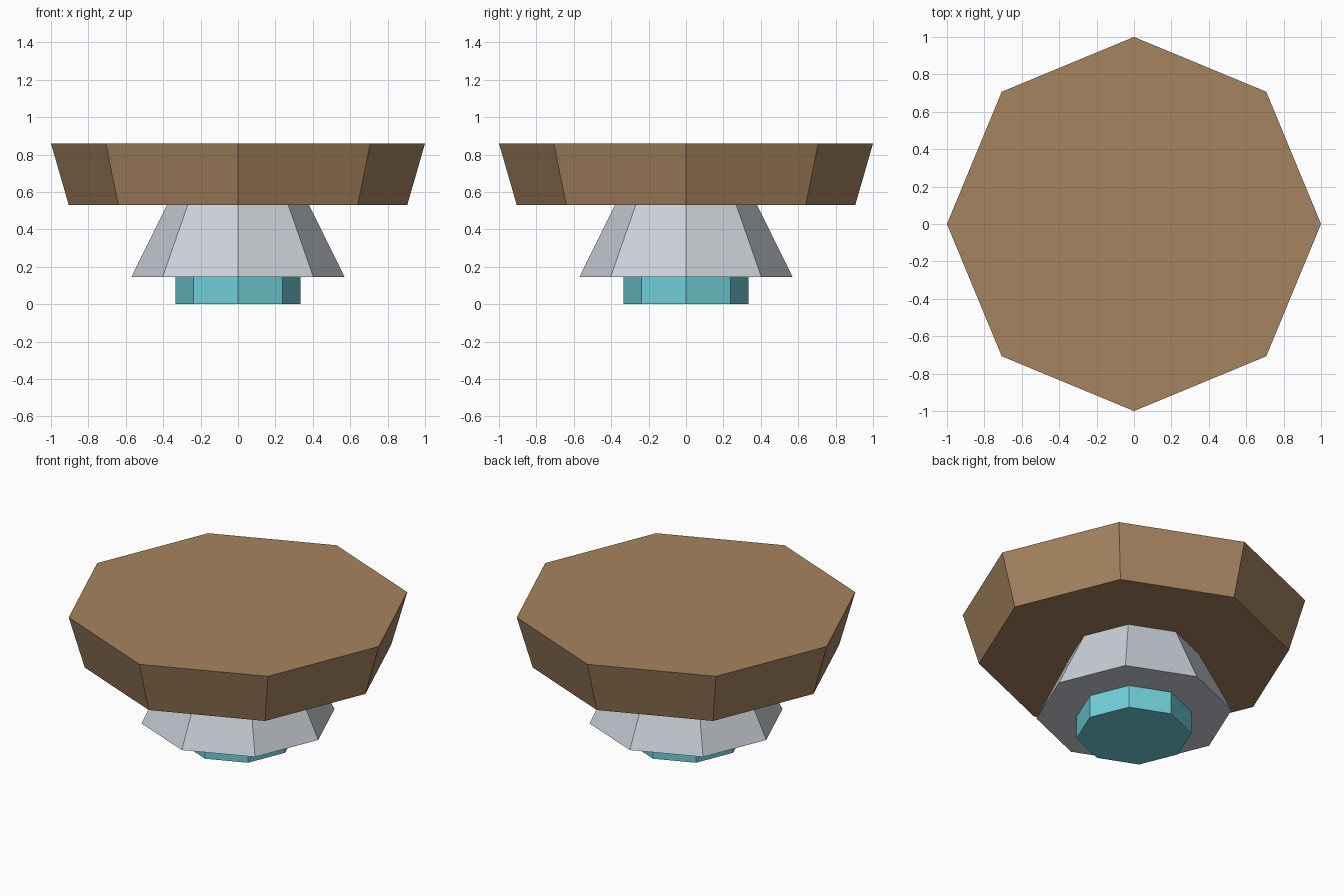
import bpy

cube = bpy.data.objects.get("Cube")
if cube:
    bpy.data.objects.remove(cube, do_unlink=True)


def make_material(name, rgb):
    mat = bpy.data.materials.new(name)
    mat.use_nodes = True
    color = (*rgb, 1.0)
    mat.diffuse_color = color
    mat.node_tree.nodes["Principled BSDF"].inputs["Base Color"].default_value = color
    return mat


def octagon_part(name, bottom, top, r_bottom, r_top, mat):
    """Flat-faced eight-sided frustum with corners on the x and y axes."""
    bpy.ops.mesh.primitive_cone_add(
        vertices=8, radius1=r_bottom, radius2=r_top, depth=top - bottom,
        location=(0, 0, (bottom + top) / 2))
    part = bpy.context.object
    part.name = name
    part.data.materials.append(mat)
    return part


teal = make_material("teal", (0.16, 0.62, 0.69))
grey = make_material("pale grey", (0.60, 0.64, 0.69))
brown = make_material("wood brown", (0.38, 0.23, 0.115))

# Foot, flared pedestal and wide slab, stacked upward
octagon_part("foot", 0.0, 0.145, 0.335, 0.335, teal)
octagon_part("pedestal", 0.145, 0.53, 0.57, 0.38, grey)
octagon_part("top_slab", 0.53, 0.86, 0.905, 1.0, brown)
